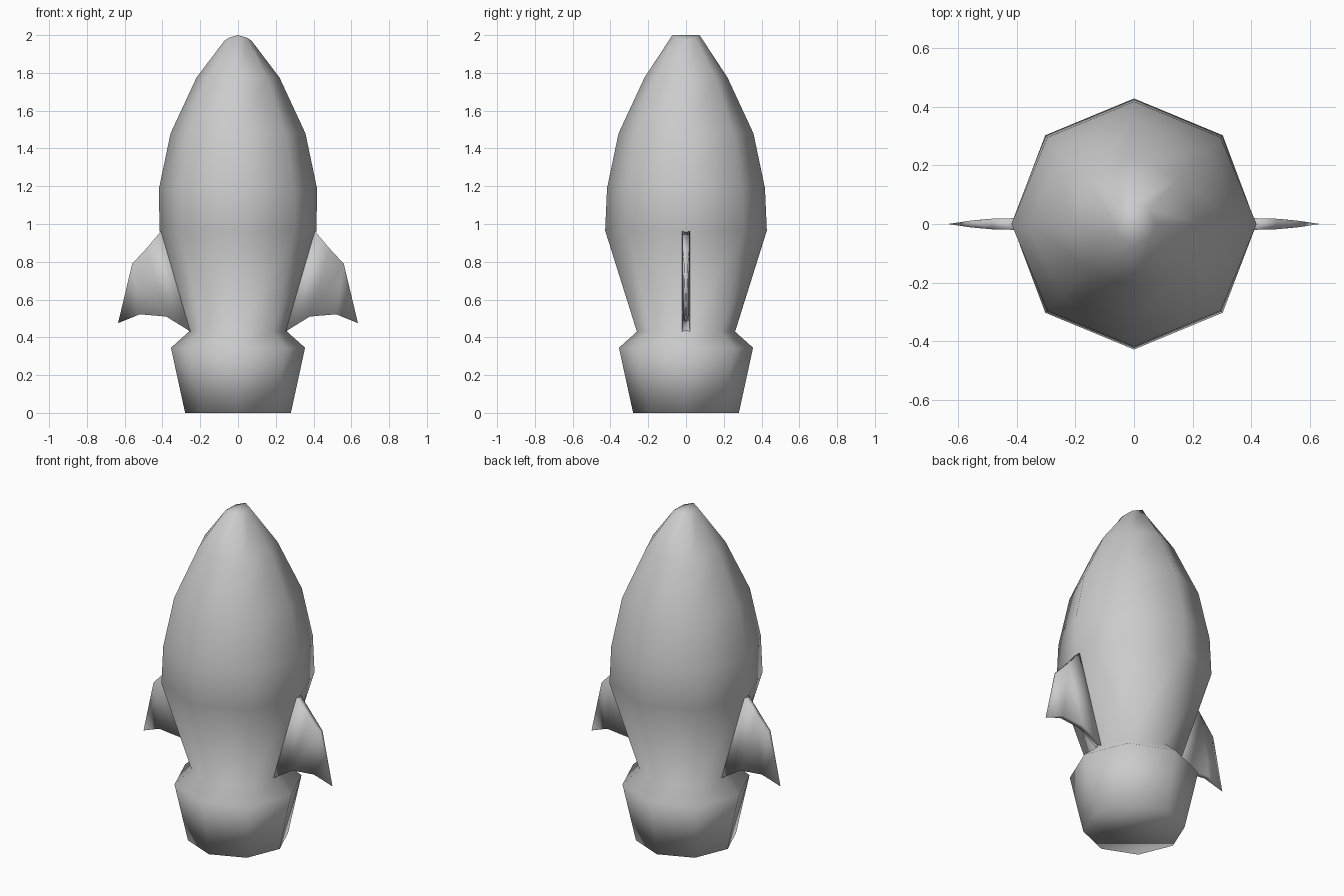
import bpy
import bmesh
from math import cos, sin, pi

cube = bpy.data.objects.get("Cube")
if cube:
    bpy.data.objects.remove(cube, do_unlink=True)

SIDES = 8
grey = bpy.data.materials.new("plain grey")
grey.use_nodes = True
grey.diffuse_color = (0.6, 0.6, 0.6, 1)
grey.node_tree.nodes["Principled BSDF"].inputs["Base Color"].default_value = (0.6, 0.6, 0.6, 1)


def finish(bm, name):
    """Turn a bmesh into a smooth grey object."""
    bmesh.ops.recalc_face_normals(bm, faces=bm.faces[:])
    for face in bm.faces:
        face.smooth = True
    mesh = bpy.data.meshes.new(name)
    bm.to_mesh(mesh)
    bm.free()
    mesh.materials.append(grey)
    obj = bpy.data.objects.new(name, mesh)
    bpy.context.collection.objects.link(obj)
    return obj


def bridge(bm, a, b):
    """Join two closed loops of equal length with quads."""
    n = len(a)
    for i in range(n):
        j = (i + 1) % n
        bm.faces.new((a[i], a[j], b[j], b[i]))


def cap(bm, ring):
    """Close an eight-sided ring with strips running along y."""
    bm.faces.new((ring[7], ring[0], ring[1]))
    bm.faces.new((ring[6], ring[7], ring[1], ring[2]))
    bm.faces.new((ring[5], ring[6], ring[2], ring[3]))
    bm.faces.new((ring[4], ring[5], ring[3]))


# Hull: exhaust skirt, narrow neck, wide belly and pointed nose (radius, height)
profile = [(0.28, 0), (0.355, 0.345), (0.26, 0.43), (0.428, 0.965),
           (0.418, 1.19), (0.357, 1.48), (0.22, 1.775), (0.072, 2.0)]
bm = bmesh.new()
rings = []
for r, z in profile:
    rings.append([bm.verts.new((r * cos(2 * pi * i / SIDES), r * sin(2 * pi * i / SIDES), z))
                  for i in range(SIDES)])
for low, high in zip(rings, rings[1:]):
    bridge(bm, low, high)
# Nose tip bends down toward the sides, belly is pinched where the fins meet it
for v in rings[-1]:
    v.co.z -= 0.03 * (v.co.x / 0.072) ** 2
for i in (0, 4):
    rings[3][i].co.x *= 0.972
cap(bm, rings[0])
cap(bm, rings[-1])
finish(bm, "hull")

# Fins: sections as top (x, z, half thickness) and bottom (x, z, half thickness)
sections = [((0.405, 0.965, 0.02), (0.25, 0.43, 0.02)),
            ((0.485, 0.87, 0.018), (0.38, 0.51, 0.018)),
            ((0.56, 0.79, 0.011), (0.52, 0.522, 0.015))]
for name, side in (("left_fin", 1), ("right_fin", -1)):
    bm = bmesh.new()
    loops = []
    for (tx, tz, tt), (bx, bz, bt) in sections:
        corners = ((tx, -tt, tz), (tx, tt, tz), (bx, bt, bz), (bx, -bt, bz))
        loops.append([bm.verts.new((side * x, y, z)) for x, y, z in corners])
    bm.faces.new(loops[0])
    for inner, outer in zip(loops, loops[1:]):
        bridge(bm, inner, outer)
    tip = bm.verts.new((side * 0.635, 0, 0.475))
    for i in range(4):
        bm.faces.new((loops[-1][i], loops[-1][(i + 1) % 4], tip))
    finish(bm, name)
